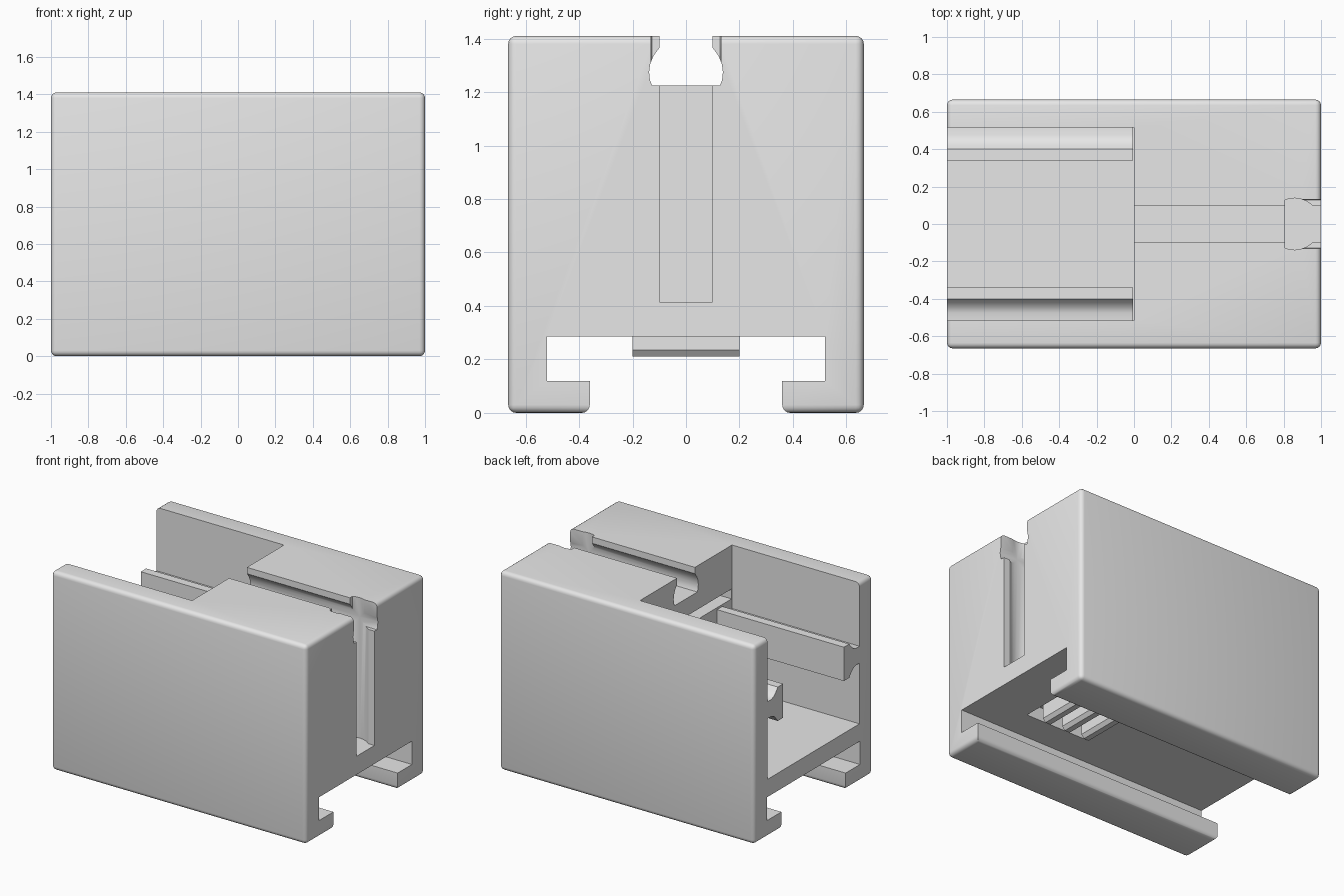
import bpy, bmesh, math
from mathutils import Vector

cube = bpy.data.objects.get("Cube")
if cube:
    bpy.data.objects.remove(cube, do_unlink=True)

grey = bpy.data.materials.new("light_grey")
grey.use_nodes = True
grey.diffuse_color = (0.8, 0.8, 0.8, 1)
grey.node_tree.nodes["Principled BSDF"].inputs["Base Color"].default_value = (0.8, 0.8, 0.8, 1)

HALF_Y, TOP, FLOOR, CEILING = 0.665, 1.41, 0.41, 0.285

# Ways to lay a flat profile (u, v) along a sweep distance t
def along_x(u, v, t): return Vector((t, u, v))
def along_y(u, v, t): return Vector((u, t, v))
def along_z(u, v, t): return Vector((v, u, t))


def prism(name, points, start, end, place, bevel_rule=None):
    bm = bmesh.new()
    rings = [[bm.verts.new(place(u, v, t)) for u, v in points] for t in (start, end)]
    n = len(points)
    for ring in rings:
        bm.faces.new(ring)
    for i in range(n):
        j = (i + 1) % n
        bm.faces.new((rings[0][i], rings[0][j], rings[1][j], rings[1][i]))
    bmesh.ops.recalc_face_normals(bm, faces=bm.faces)
    if bevel_rule:
        edges = [e for e in bm.edges if all(bevel_rule(v.co) for v in e.verts)]
        bmesh.ops.bevel(bm, geom=edges, offset=0.03, offset_type='OFFSET',
                        segments=4, profile=0.5, affect='EDGES')
    mesh = bpy.data.meshes.new(name)
    bm.to_mesh(mesh)
    bm.free()
    mesh.materials.append(grey)
    obj = bpy.data.objects.new(name, mesh)
    bpy.context.collection.objects.link(obj)
    return obj


def box(name, x0, x1, half_y, z0, z1):
    pts = [(-half_y, z0), (half_y, z0), (half_y, z1), (-half_y, z1)]
    return prism(name, pts, x0, x1, along_x)


def mirrored(half):
    return half + [(-u, v) for u, v in reversed(half)]


def cut(target, cutter):
    cutter.hide_render = True
    mod = target.modifiers.new("cut", 'BOOLEAN')
    mod.operation, mod.solver, mod.object = 'DIFFERENCE', 'EXACT', cutter
    bpy.context.view_layer.objects.active = target
    bpy.ops.object.modifier_apply(modifier=mod.name)
    bpy.data.objects.remove(cutter, do_unlink=True)


def smooth(obj):
    bpy.ops.object.select_all(action='DESELECT')
    obj.select_set(True)
    bpy.context.view_layer.objects.active = obj
    bpy.ops.object.shade_smooth_by_angle(angle=math.radians(35))


# Block with a T-shaped slot along its underside and rounded outer sides
half = [(0.52, CEILING), (0.52, 0.12), (0.36, 0.12), (0.36, 0), (HALF_Y, 0), (HALF_Y, TOP)]
body = prism("body", mirrored(half), -1, 1, along_x,
             lambda p: abs(p.y) > 0.66 or (abs(abs(p.y) - 0.36) < 0.001 and p.z < 0.01))

# Open bay at one end
cut(body, box("bay_cutter", -1.2, 0, 0.515, FLOOR, TOP + 0.2))

# Bulged channel: narrow mouth, round belly, flat bottom (u = half width, v = depth)
channel = [(0.1, -0.1), (0.1, 0.045), (0.122, 0.075), (0.134, 0.105),
           (0.138, 0.135), (0.135, 0.165), (0.127, 0.185)]
top_profile = mirrored([(u, TOP - d) for u, d in channel])
end_profile = mirrored([(u, 1 - d * 1.04) for u, d in channel])
cut(body, prism("top_channel_cutter", top_profile, -0.1, 1.1, along_x))
cut(body, prism("end_channel_cutter", end_profile, FLOOR + 0.005, TOP + 0.1, along_z))
cut(body, box("corner_cutter", 0.9, 1.1, 0.13, 1.24, TOP + 0.1))

# Recess in the inner end wall and pocket above the T slot
cut(body, box("wall_recess_cutter", -0.05, 0.15, 0.51, 1.03, 1.1))
cut(body, box("pocket_cutter", 0.14, 0.64, 0.3, 0.2, 0.38))
smooth(body)

# Flanged guide rails on both walls of the bay
rail = [(0.53, 0.84), (0.475, 0.84), (0.445, 0.83), (0.42, 0.805), (0.4, 0.78), (0.34, 0.78),
        (0.34, 1.02), (0.4, 1.02), (0.42, 0.995), (0.445, 0.97), (0.475, 0.96), (0.53, 0.96)]
for side, label in ((1, "back"), (-1, "front")):
    smooth(prism(label + "_guide_rail", [(side * u, v) for u, v in rail],
                 -1, -0.005, along_x))

# Catch teeth hanging from the pocket into the T slot
for i in range(3):
    x = 0.23 + i * 0.16
    tooth = [(x - 0.04, 0.39), (x - 0.04, 0.235), (x - 0.02, 0.21),
             (x + 0.02, 0.21), (x + 0.04, 0.235), (x + 0.04, 0.39)]
    prism(f"catch_tooth_{i + 1}", tooth, -0.2, 0.2, along_y)
